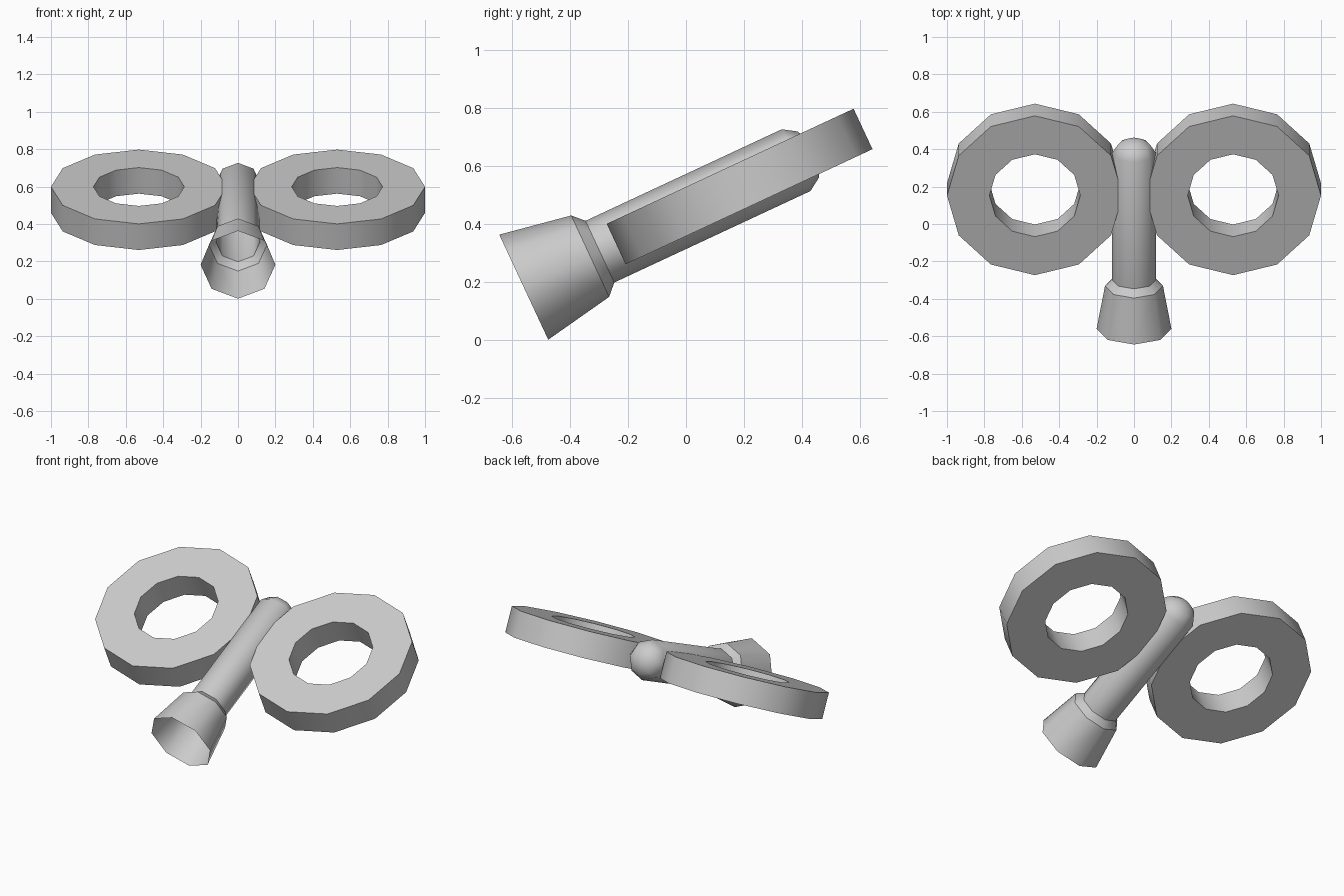
import bpy, bmesh
from math import cos, sin, pi, radians
from mathutils import Matrix, Vector

if "Cube" in bpy.data.objects:
    bpy.data.objects.remove(bpy.data.objects["Cube"], do_unlink=True)

grey = bpy.data.materials.new("plain grey")
grey.use_nodes = True
colour = (0.6, 0.6, 0.6, 1)
grey.diffuse_color = colour
grey.node_tree.nodes["Principled BSDF"].inputs["Base Color"].default_value = colour

TILT = radians(25)
MOUTH = Vector((0, -0.56, 0.182))            # centre of the open flared end
AXIS = Vector((0, cos(TILT), sin(TILT)))     # direction of the tube


def lathe(name, profile, sides, sharp, matrix, closed=False):
    """Spin (radius, height) points round z; rows listed in sharp stay creased."""
    bm = bmesh.new()
    rows = [[bm.verts.new((r * cos(2 * pi * k / sides), r * sin(2 * pi * k / sides), h))
             for k in range(sides)] for r, h in profile]
    pairs = list(zip(rows, rows[1:] + rows[:1]))
    for low, high in pairs if closed else pairs[:-1]:
        for k in range(sides):
            n = (k + 1) % sides
            bm.faces.new((low[k], low[n], high[n], high[k])).smooth = True
    for i in sharp:
        for k in range(sides):
            bm.edges.get((rows[i][k], rows[i][(k + 1) % sides])).smooth = False
    bmesh.ops.remove_doubles(bm, verts=bm.verts, dist=0.0001)
    bm.transform(matrix)
    mesh = bpy.data.meshes.new(name)
    bm.to_mesh(mesh)
    bm.free()
    mesh.materials.append(grey)
    obj = bpy.data.objects.new(name, mesh)
    bpy.context.collection.objects.link(obj)
    return obj


# Hollow tube: flared open mouth, shoulder, straight barrel, domed end
tube = [(0.2, 0), (0.155, 0.253), (0.1175, 0.29), (0.1175, 1.037),
        (0.088, 1.083), (0.045, 1.107), (0, 1.115)]
lathe("flared_tube", tube, 8, [1, 2],
      Matrix.Translation(MOUTH) @ Matrix.Rotation(TILT - pi / 2, 4, "X"))

# Flat twelve-sided rings either side of the barrel
inner, outer, half = 0.243, 0.47, 0.077
section = [(inner, -half), (outer, -half), (outer, half), (inner, half)]
for name, side in (("left_ring", 1), ("right_ring", -1)):
    centre = MOUTH + AXIS * 0.822 + Vector((0.53 * side, 0, 0))
    lathe(name, section, 12, range(4),
          Matrix.Translation(centre) @ Matrix.Rotation(TILT, 4, "X"), closed=True)
